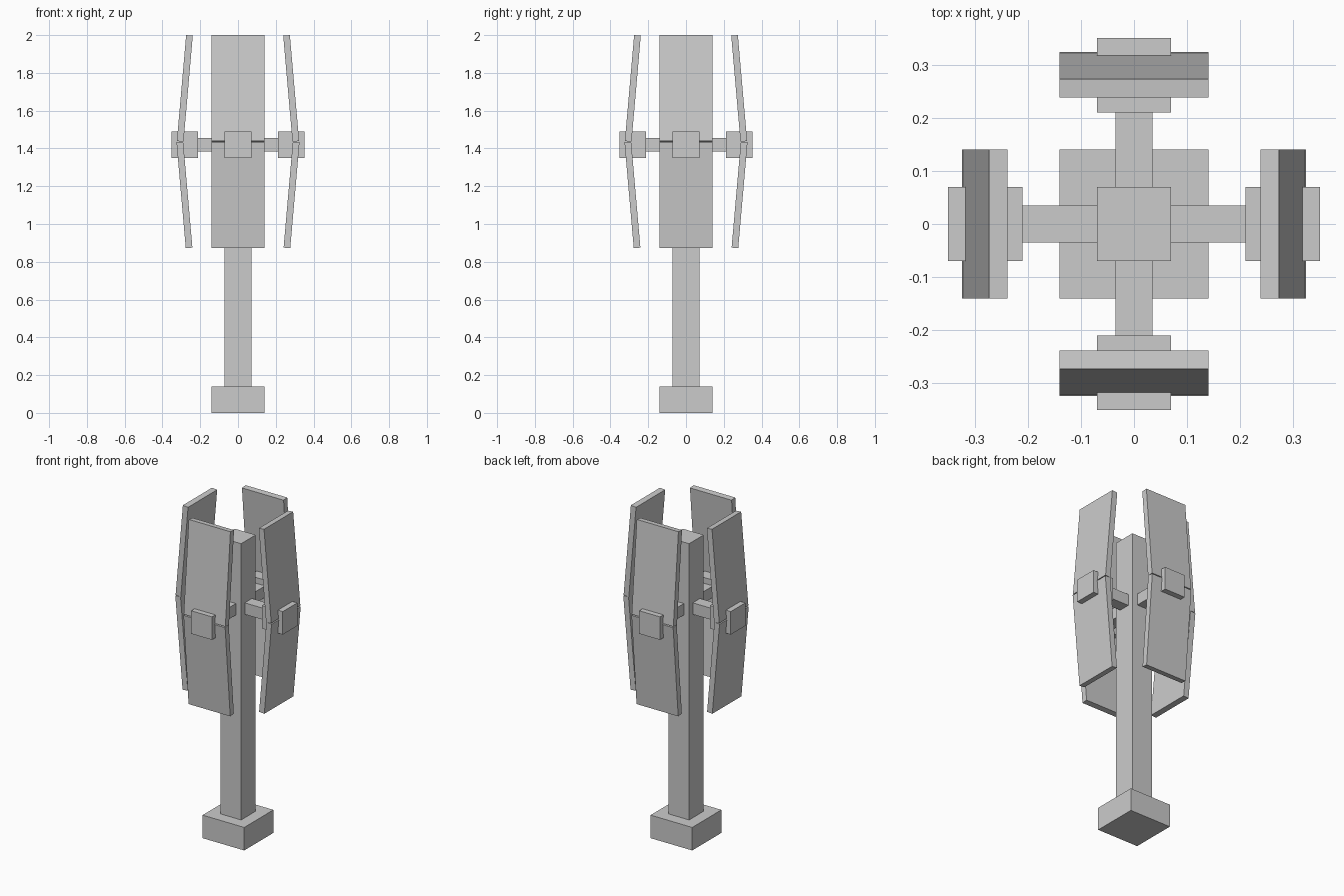
import bpy, bmesh
from math import radians
from mathutils import Matrix

if "Cube" in bpy.data.objects:
    bpy.data.objects.remove(bpy.data.objects["Cube"])


def box(name, size, loc, tilt=0.0, turn=0.0):
    """Box tilted about y at its own centre, then turned about the z axis."""
    bm = bmesh.new()
    bmesh.ops.create_cube(bm, size=1.0)
    m = (Matrix.Rotation(radians(turn), 4, 'Z')
         @ Matrix.Translation(loc)
         @ Matrix.Rotation(radians(tilt), 4, 'Y')
         @ Matrix.Diagonal((*size, 1.0)))
    bm.transform(m)
    mesh = bpy.data.meshes.new(name)
    bm.to_mesh(mesh)
    bm.free()
    obj = bpy.data.objects.new(name, mesh)
    bpy.context.collection.objects.link(obj)
    return obj


U = 0.0704          # basic module of the model
HUB_Z = 1.42        # height of the arms

# Base block and central post
box("base", (4 * U, 4 * U, 2 * U), (0, 0, U))
box("post", (2 * U, 2 * U, 24 * U), (0, 0, 14 * U))

# Four identical sides: arm, end block, two leaning panels
sides = {"right": 0, "back": 90, "left": 180, "front": 270}
for side, turn in sides.items():
    box(f"{side}_arm", (3 * U, U, U), (2.0 * U, 0, HUB_Z), turn=turn)
    box(f"{side}_end_block", (2 * U, 2 * U, 2 * U), (4 * U, 0, HUB_Z), turn=turn)
    panel = (U / 2, 4 * U, 8 * U)
    box(f"{side}_upper_panel", panel, (0.2815, 0, 1.718), tilt=-5, turn=turn)
    box(f"{side}_lower_panel", panel, (0.2835, 0, 1.154), tilt=5, turn=turn)
